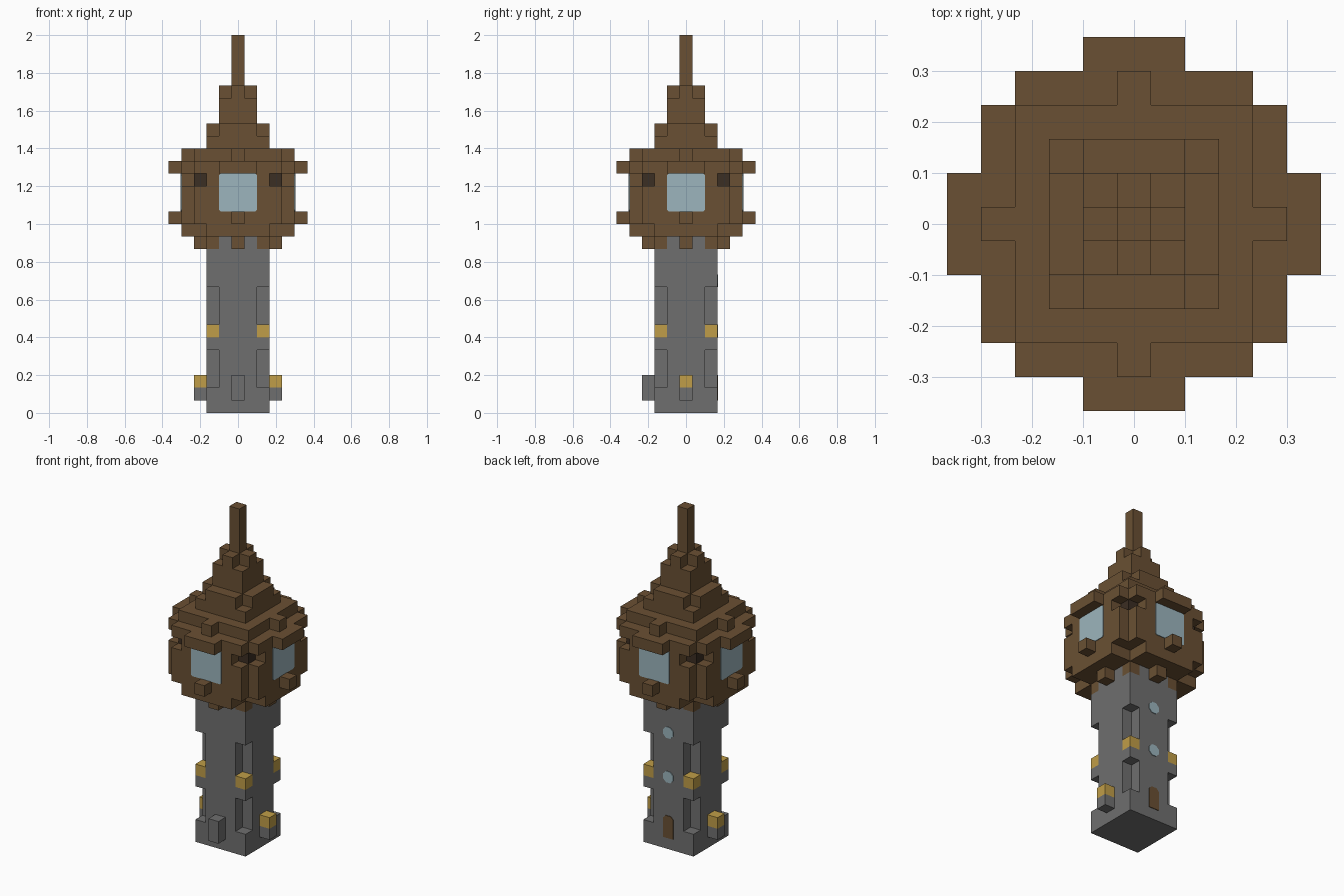
import bpy, bmesh, math
from mathutils import Matrix

if "Cube" in bpy.data.objects:
    bpy.data.objects.remove(bpy.data.objects["Cube"], do_unlink=True)

U = 2 / 30  # one block


def material(name, rgb):
    lin = [((c / 255 + 0.055) / 1.055) ** 2.4 for c in rgb] + [1.0]
    m = bpy.data.materials.new(name)
    m.use_nodes = True
    m.diffuse_color = lin
    m.node_tree.nodes["Principled BSDF"].inputs["Base Color"].default_value = lin
    return m


STONE = material("grey stone", (111, 111, 111))
WOOD = material("brown wood", (106, 80, 51))
DARK = material("dark wood", (59, 46, 35))
GOLD = material("gold lamp", (192, 158, 72))
GLASS = material("pale blue glass", (156, 181, 189))


def extrude(name, points, vec, mat, turn=0):
    """Extrude a closed outline along vec, then turn it in quarter steps about z."""
    bm = bmesh.new()
    face = bm.faces.new([bm.verts.new(p) for p in points])
    out = bmesh.ops.extrude_face_region(bm, geom=[face])
    verts = [v for v in out["geom"] if isinstance(v, bmesh.types.BMVert)]
    bmesh.ops.translate(bm, verts=verts, vec=vec)
    bmesh.ops.recalc_face_normals(bm, faces=bm.faces)
    bm.transform(Matrix.Rotation(turn * math.pi / 2, 4, "Z") @ Matrix.Scale(U, 4))
    mesh = bpy.data.meshes.new(name)
    bm.to_mesh(mesh)
    bm.free()
    mesh.materials.append(mat)
    ob = bpy.data.objects.new(name, mesh)
    bpy.context.collection.objects.link(ob)
    return ob


def box(name, x0, x1, y0, y1, z0, z1, mat, turn=0):
    pts = [(x0, y0, z0), (x1, y0, z0), (x1, y1, z0), (x0, y1, z0)]
    return extrude(name, pts, (0, 0, z1 - z0), mat, turn)


def square(name, r, z0, z1, mat):
    return box(name, -r, r, -r, r, z0, z1, mat)


def cross(name, arm, half, z0, z1, mat):
    """Prism with a plus-shaped plan."""
    a, h = arm, half
    quarter = [(a, -h), (a, h), (h, h)]
    pts = []
    for k in range(4):
        c, s = (1, 0, -1, 0)[k], (0, 1, 0, -1)[k]
        pts += [(c * x - s * y, s * x + c * y, z0) for x, y in quarter]
    return extrude(name, pts, (0, 0, z1 - z0), mat)


def plate(name, half, z0, z1, wall, top, low, mat, turn):
    """Thin painted panel with clipped corners, on the wall at y = -wall."""
    pts = [(-half + low, z0), (half - low, z0), (half, z0 + low), (half, z1 - top),
           (half - top, z1), (-half + top, z1), (-half, z1 - top), (-half, z0 + low)]
    if low == 0:
        pts = [p for i, p in enumerate(pts) if i not in (2, 7)]
    return extrude(name, [(x, -wall, z) for x, z in pts], (0, -0.06, 0), mat, turn)


# stone shaft with notched corners, lamps and wooden corner caps
cross("shaft", 2.5, 1.5, 0, 14, STONE)
CORNER = [("base_corner", 0, 2, STONE), ("lamp_shelf", 5, 6, STONE),
          ("corner_lamp", 6, 7, GOLD), ("upper_corner", 10, 13, STONE),
          ("corner_cap", 13, 14, WOOD)]
for k in range(4):
    for name, z0, z1, mat in CORNER:
        box(name, 1.5, 2.5, -2.5, -1.5, z0, z1, mat, k)

# front block and side lamps at the foot
box("front_block", -0.5, 0.5, -3.5, -2.5, 1, 3, STONE)
for k in (1, 3):
    box("lamp_post", -0.5, 0.5, -3.5, -2.5, 1, 2, STONE, k)
    box("side_lamp", -0.5, 0.5, -3.5, -2.5, 2, 3, GOLD, k)

# back door and round windows
plate("back_door", 0.5, 1, 3, 2.5, 0.25, 0, WOOD, 2)
for z in (6, 10):
    plate("round_window", 0.5, z, z + 1, 2.5, 0.29, 0.29, GLASS, 2)

# wooden cabin
cross("cabin_floor", 4.5, 2.5, 14, 15, WOOD)
cross("cabin_walls", 4.5, 3.5, 15, 18, WOOD)
cross("cabin_wall_top", 4.5, 2.5, 18, 19, WOOD)
cross("eaves", 4.5, 3.5, 19, 20, WOOD)
for k in range(4):
    box("bracket", -0.5, 0.5, -3.5, -2.5, 13, 14, WOOD, k)
    box("dark_corner", 2.5, 3.5, -3.5, -2.5, 18, 19, DARK, k)
    box("sill", -0.5, 0.5, -5.5, -4.5, 15, 16, WOOD, k)
    box("awning", -1.5, 1.5, -5.5, -4.5, 19, 20, WOOD, k)
    box("roof_tab", -0.5, 0.5, -4.5, -3.5, 20, 21, WOOD, k)
    plate("cabin_window", 1.5, 16, 19, 4.5, 0.12, 0.12, GLASS, k)

# stepped roof and spire
square("roof_base", 3.5, 20, 21, WOOD)
square("roof_step", 2.5, 21, 22, WOOD)
cross("roof_step_cross", 2.5, 1.5, 22, 23, WOOD)
square("turret", 1.5, 23, 25, WOOD)
cross("turret_cross", 1.5, 0.5, 25, 26, WOOD)
square("spire", 0.5, 26, 30, WOOD)
